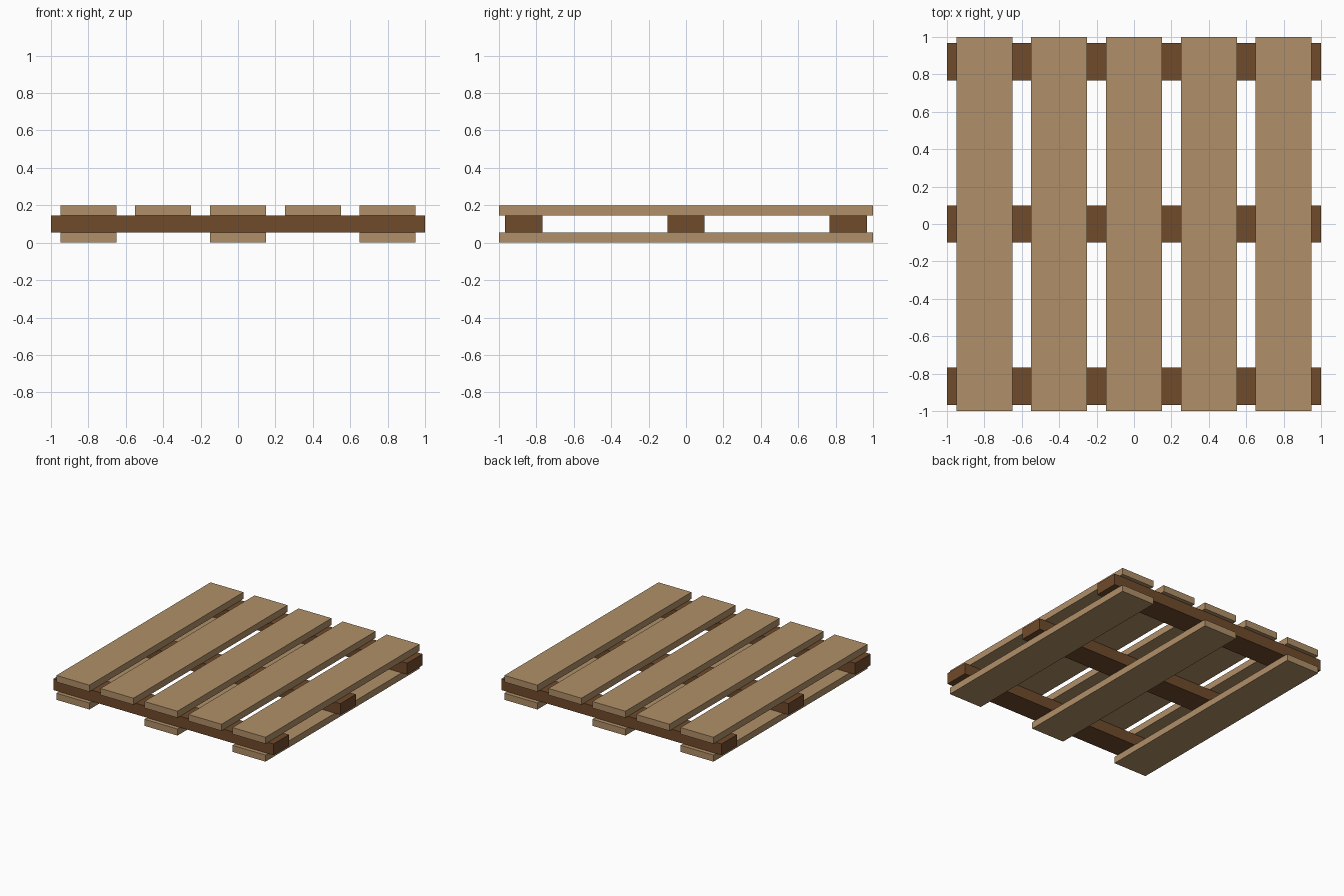
import bpy

if "Cube" in bpy.data.objects:
    bpy.data.objects.remove(bpy.data.objects["Cube"])


def make_material(name, color):
    mat = bpy.data.materials.new(name)
    mat.diffuse_color = (*color, 1.0)
    mat.use_nodes = True
    mat.node_tree.nodes["Principled BSDF"].inputs["Base Color"].default_value = mat.diffuse_color
    return mat


light_wood = make_material("light_wood", (0.434, 0.279, 0.138))
dark_wood = make_material("dark_wood", (0.162, 0.069, 0.025))


def add_box(name, center, size, mat):
    bpy.ops.mesh.primitive_cube_add(size=1, location=center)
    obj = bpy.context.object
    obj.name = name
    obj.scale = size
    bpy.ops.object.transform_apply(location=False, rotation=False, scale=True)
    obj.data.materials.append(mat)
    return obj


HEIGHT = 0.2
BOARD = 0.054               # board thickness
BEAM = HEIGHT - 2 * BOARD   # beam thickness

# Five top deck boards
for i in range(5):
    add_box(f"top_board_{i + 1}", (-0.8 + 0.4 * i, 0, HEIGHT - BOARD / 2),
            (0.3, 2, BOARD), light_wood)

# Three cross beams
for i, y in enumerate((-0.867, 0, 0.867)):
    add_box(f"cross_beam_{i + 1}", (0, y, HEIGHT / 2), (2, 0.2, BEAM), dark_wood)

# Three bottom boards
for i, x in enumerate((-0.8, 0, 0.8)):
    add_box(f"bottom_board_{i + 1}", (x, 0, BOARD / 2), (0.3, 2, BOARD), light_wood)
